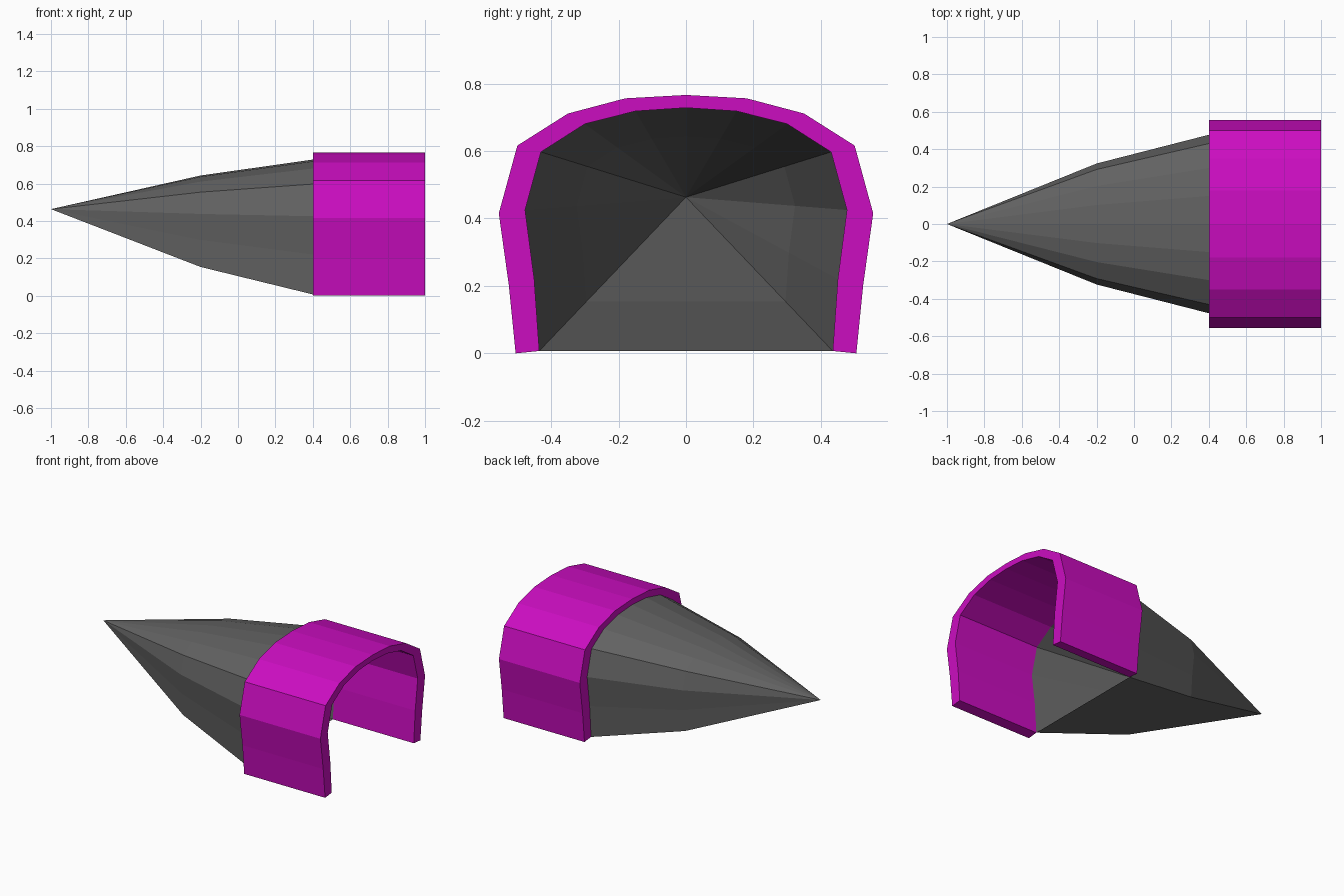
import bpy
import bmesh

cube = bpy.data.objects.get("Cube")
if cube:
    bpy.data.objects.remove(cube)


def material(name, rgb):
    mat = bpy.data.materials.new(name)
    mat.use_nodes = True
    mat.diffuse_color = (*rgb, 1)
    mat.node_tree.nodes["Principled BSDF"].inputs["Base Color"].default_value = (*rgb, 1)
    return mat


def arch(half):
    """Mirror a half profile (bottom to crown) into a full arch of (y, z) points."""
    return half + [(-y, z) for y, z in reversed(half[:-1])]


def add_object(name, bm, mat):
    bmesh.ops.recalc_face_normals(bm, faces=bm.faces)
    mesh = bpy.data.meshes.new(name)
    bm.to_mesh(mesh)
    bm.free()
    mesh.materials.append(mat)
    obj = bpy.data.objects.new(name, mesh)
    bpy.context.collection.objects.link(obj)
    return obj


def bridge(bm, a, b):
    """Join two closed rings of equal length with quads."""
    n = len(a)
    for i in range(n):
        j = (i + 1) % n
        bm.faces.new((a[i], a[j], b[j], b[i]))


outer = arch([(0.505, 0), (0.525, 0.2), (0.555, 0.415), (0.5, 0.616),
              (0.35, 0.711), (0.18, 0.756), (0, 0.766)])
inner = arch([(0.435, 0.007), (0.45, 0.22), (0.477, 0.425), (0.43, 0.597),
              (0.3, 0.68), (0.15, 0.718), (0, 0.728)])
MOUTH, END, TIP_Z = 0.4, 1.0, 0.463

# Hollow nose: open mouth, narrower middle ring, pointed tip
bm = bmesh.new()
rings = []
for x, s in ((MOUTH, 1), (-0.2, 0.678)):
    rings.append([bm.verts.new((x, y * s, TIP_Z + (z - TIP_Z) * s)) for y, z in inner])
bridge(bm, *rings)
tip = bm.verts.new((-1, 0, TIP_Z))
last = rings[-1]
for i, v in enumerate(last):
    bm.faces.new((v, last[(i + 1) % len(last)], tip))
add_object("nose_cone", bm, material("dark grey", (0.12, 0.12, 0.12)))

# Arched band: thick strip between the two profiles, open underneath
bm = bmesh.new()
loop = outer + inner[::-1]
near, far = [[bm.verts.new((x, y, z)) for y, z in loop] for x in (MOUTH, END)]
bridge(bm, near, far)
n = len(loop)
for ring in (near, far):
    for i in range(len(outer) - 1):
        bm.faces.new((ring[i], ring[i + 1], ring[n - 2 - i], ring[n - 1 - i]))
add_object("arched_band", bm, material("magenta", (0.6, 0.004, 0.53)))
